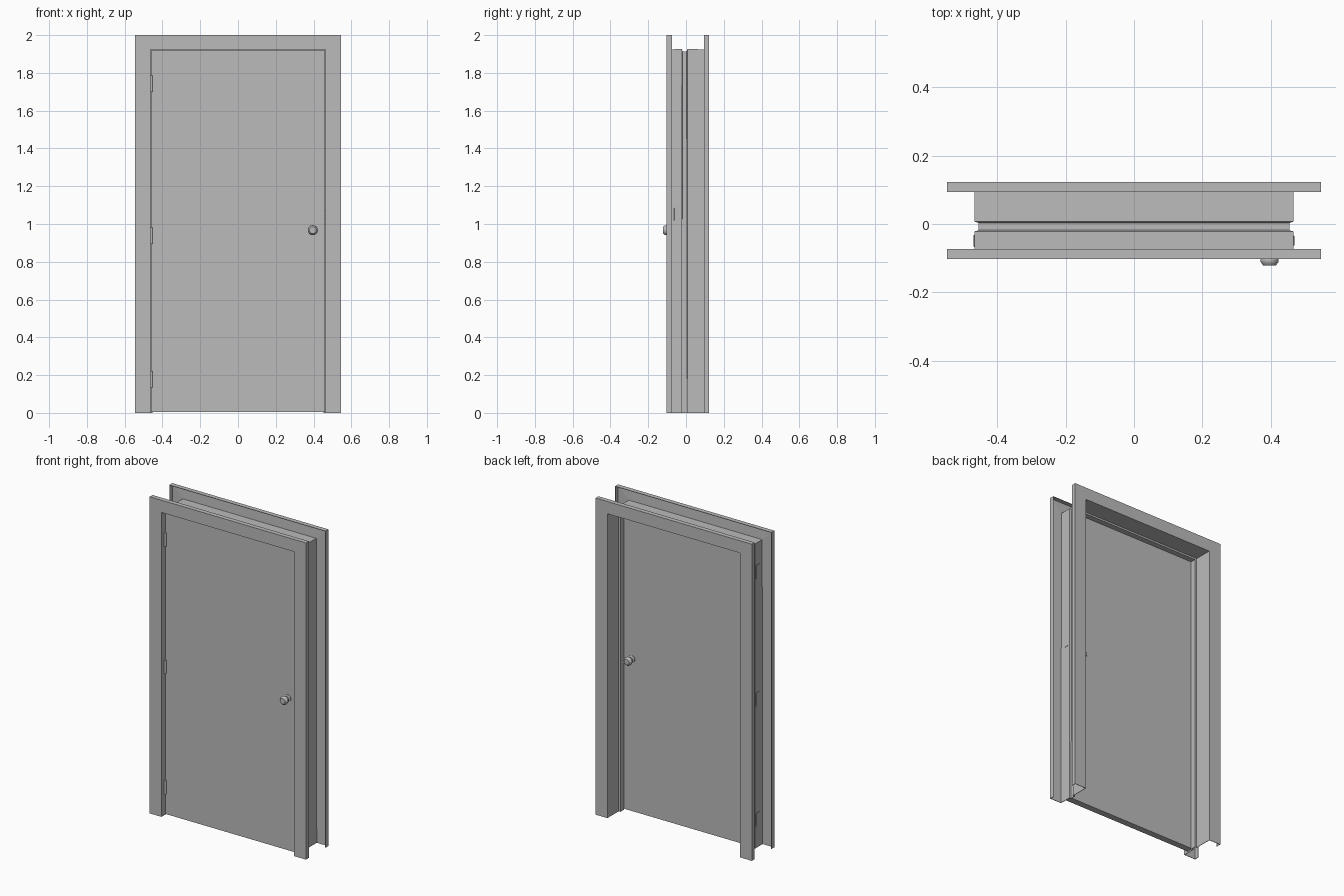
import bpy, bmesh, math
from mathutils import Matrix, Vector

cube = bpy.data.objects.get("Cube")
if cube:
    bpy.data.objects.remove(cube, do_unlink=True)

grey = bpy.data.materials.new("painted_grey")
grey.use_nodes = True
grey.diffuse_color = (0.5, 0.5, 0.5, 1)
grey.node_tree.nodes["Principled BSDF"].inputs["Base Color"].default_value = (0.5, 0.5, 0.5, 1)


def finish(name, bm, smooth=False):
    mesh = bpy.data.meshes.new(name)
    bm.to_mesh(mesh)
    bm.free()
    mesh.materials.append(grey)
    obj = bpy.data.objects.new(name, mesh)
    bpy.context.collection.objects.link(obj)
    if smooth:
        bpy.ops.object.select_all(action='DESELECT')
        obj.select_set(True)
        bpy.context.view_layer.objects.active = obj
        bpy.ops.object.shade_smooth_by_angle(angle=math.radians(40))
    return obj


def box(name, low, high, bevel=0):
    low, high = Vector(low), Vector(high)
    bm = bmesh.new()
    bmesh.ops.create_cube(bm, size=1)
    bmesh.ops.scale(bm, vec=high - low, verts=bm.verts)
    bmesh.ops.translate(bm, vec=(low + high) / 2, verts=bm.verts)
    if bevel:
        bmesh.ops.bevel(bm, geom=bm.edges[:], offset=bevel, segments=1, affect='EDGES')
    return finish(name, bm)


# Folded sheet-metal frame: one bent section mitred around the opening
HALF, TOP, FACE = 0.4635, 1.9225, 0.0825
FRONT, BACK, LIP = -0.102, 0.123, 0.029
STOP, STOP_FRONT, STOP_BACK = -0.012, -0.025, 0.010
section = [(FACE, FRONT + LIP), (FACE, FRONT), (0, FRONT), (0, STOP_FRONT),
           (STOP, STOP_FRONT), (STOP, STOP_BACK), (0, STOP_BACK),
           (0, BACK), (FACE, BACK), (FACE, BACK - LIP)]
bm = bmesh.new()
rings = []
for side, up in ((-1, False), (-1, True), (1, True), (1, False)):
    rings.append([bm.verts.new((side * (HALF + d), y, TOP + d * 0.94 if up else 0))
                  for d, y in section])
for a, b in zip(rings, rings[1:]):
    for j in range(len(section) - 1):
        bm.faces.new((a[j], b[j], b[j + 1], a[j + 1]))
frame = finish("door_frame", bm)
sheet = frame.modifiers.new("sheet_thickness", 'SOLIDIFY')
sheet.thickness = 0.003
sheet.offset = 1
sheet.use_even_offset = True

# Door leaf resting against the stop
DOOR_FRONT, DOOR_BACK = -0.067, -0.026
box("door_leaf", (-0.4595, DOOR_FRONT, 0.006), (0.4595, DOOR_BACK, 1.9185))

# Hinges: a leaf let into the jamb and a round knuckle
for label, z in (("bottom", 0.178), ("middle", 0.938), ("top", 1.743)):
    box(label + "_hinge_leaf", (-0.4685, -0.067, z - 0.043), (-0.459, -0.032, z + 0.043), 0.001)
    bm = bmesh.new()
    bmesh.ops.create_cone(bm, cap_ends=True, segments=16, radius1=0.007, radius2=0.007,
                          depth=0.086, matrix=Matrix.Translation((-0.459, -0.071, z)))
    finish(label + "_hinge_knuckle", bm, True)

# Strike box and latch on the other jamb
box("strike_box", (0.4625, -0.063, 1.018), (0.4685, -0.034, 1.085), 0.001)
box("latch", (0.455, -0.056, 1.03), (0.465, -0.041, 1.073))

# Turned knobs on both faces
profile = [(0, 0), (0.022, 0), (0.022, 0.004), (0.012, 0.008), (0.012, 0.020),
           (0.023, 0.028), (0.0265, 0.036), (0.0255, 0.046), (0.018, 0.054), (0, 0.055)]
for label, y, out in (("front_knob", DOOR_FRONT, -1), ("back_knob", DOOR_BACK, 1)):
    bm = bmesh.new()
    verts = [bm.verts.new((0.396 + r, y + out * d, 0.967)) for r, d in profile]
    edges = [bm.edges.new(pair) for pair in zip(verts, verts[1:])]
    bmesh.ops.spin(bm, geom=verts + edges, cent=(0.396, y, 0.967), axis=(0, 1, 0),
                   angle=math.tau, steps=24, use_merge=True)
    bmesh.ops.remove_doubles(bm, verts=bm.verts, dist=0.0001)
    bmesh.ops.recalc_face_normals(bm, faces=bm.faces)
    finish(label, bm, True)
